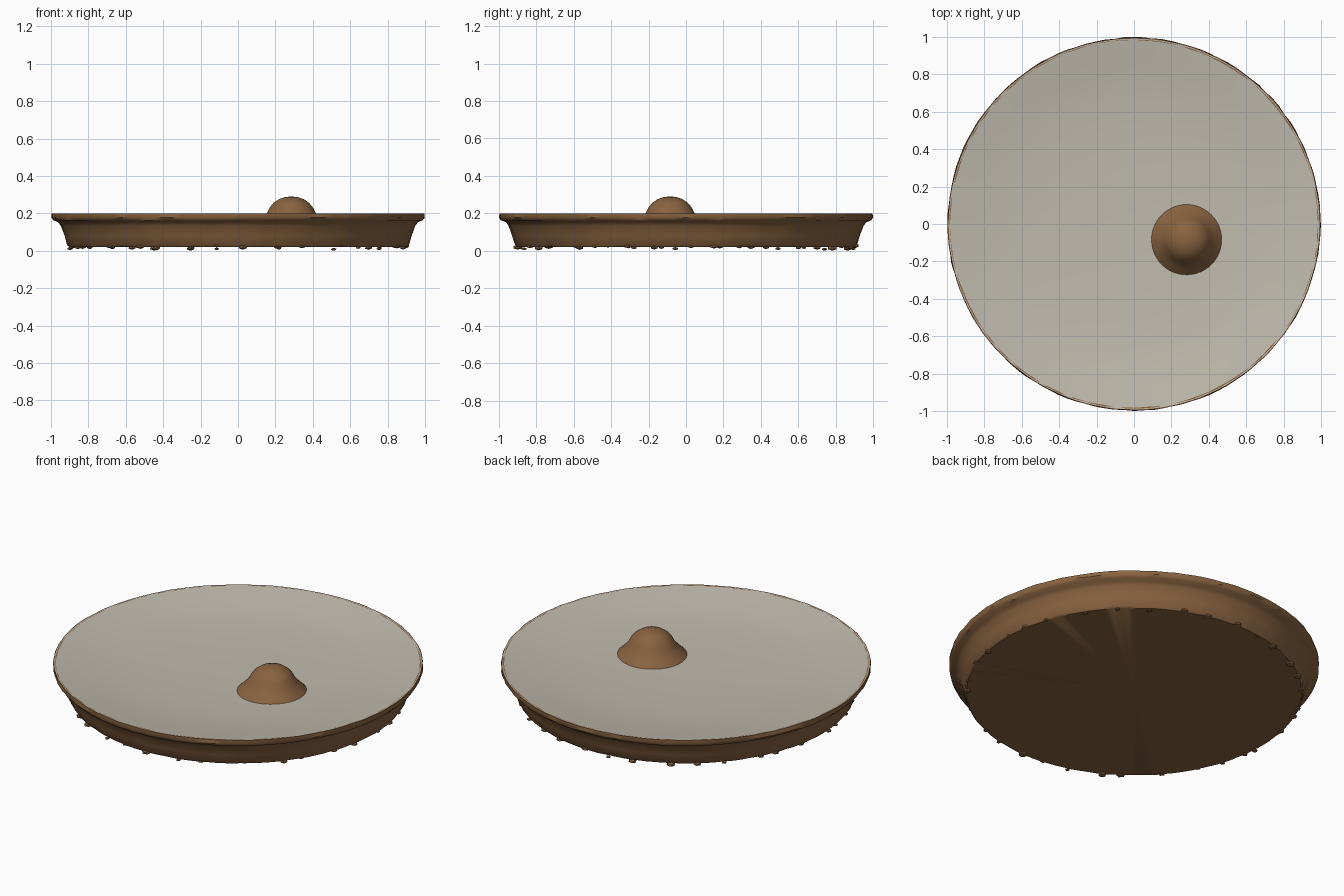
import bpy, bmesh, math, random

random.seed(4)
SEG = 120

cube = bpy.data.objects.get("Cube")
if cube:
    bpy.data.objects.remove(cube)


def material(name, rgb):
    m = bpy.data.materials.new(name)
    m.use_nodes = True
    m.diffuse_color = (*rgb, 1)
    m.node_tree.nodes["Principled BSDF"].inputs["Base Color"].default_value = (*rgb, 1)
    return m


brown = material("earth brown", (0.25, 0.125, 0.052))
cream = material("pale grey cream", (0.53, 0.495, 0.42))


def lathe(name, profile, mat, centre=(0, 0), seg=SEG, wobble=0.0):
    """Spin (radius, z) points; a radius of 0 becomes a single pole."""
    bm = bmesh.new()
    rings = []
    for r, z in profile:
        if r == 0:
            rings.append([bm.verts.new((*centre, z))] * seg)
            continue
        ring = []
        for i in range(seg):
            a = math.tau * i / seg
            rr = r - random.uniform(0, wobble)
            ring.append(bm.verts.new((centre[0] + rr * math.cos(a),
                                      centre[1] + rr * math.sin(a), z)))
        rings.append(ring)
    for a, b in zip(rings, rings[1:]):
        for i in range(seg):
            j = (i + 1) % seg
            bm.faces.new(list(dict.fromkeys((a[i], a[j], b[j], b[i]))))
    mesh = bpy.data.meshes.new(name)
    bm.to_mesh(mesh)
    bm.free()
    obj = bpy.data.objects.new(name, mesh)
    bpy.context.collection.objects.link(obj)
    mesh.materials.append(mat)
    smooth(obj)
    return obj


def smooth(obj):
    bpy.ops.object.select_all(action="DESELECT")
    obj.select_set(True)
    bpy.context.view_layer.objects.active = obj
    bpy.ops.object.shade_smooth_by_angle(angle=math.radians(40))


# Sloping outer wall, rolled lip and flat underside
lathe("dish_wall", [(0, 0.02), (0.905, 0.02), (0.915, 0.03), (0.93, 0.08),
                    (0.95, 0.135), (0.965, 0.153), (0.99, 0.163), (1.0, 0.178),
                    (0.998, 0.2), (0.985, 0.199)], brown, wobble=0.005)

# Shallow concave top
lathe("dish_top", [(0.991, 0.2), (0.95, 0.194), (0.88, 0.184), (0.78, 0.169),
                   (0.66, 0.156), (0.5, 0.147), (0.3, 0.141), (0, 0.138)], cream)

# Off-centre rounded mound with a flared foot
lathe("mound", [(0.195, 0.136), (0.18, 0.15), (0.155, 0.175), (0.13, 0.203),
                (0.115, 0.232), (0.095, 0.256), (0.068, 0.275), (0.035, 0.287),
                (0, 0.29)], brown, centre=(0.285, -0.085), seg=48)

# Crumbs stuck along the bottom edge
bm = bmesh.new()
for i in range(34):
    a = math.tau * (i + random.uniform(-0.4, 0.4)) / 34
    size = random.uniform(0.008, 0.017)
    made = bmesh.ops.create_icosphere(bm, subdivisions=1, radius=size)["verts"]
    bmesh.ops.scale(bm, vec=(1.6, 1.6, 0.8), verts=made)
    bmesh.ops.translate(bm, verts=made, vec=(0.9 * math.cos(a), 0.9 * math.sin(a),
                                             0.8 * size + random.uniform(0, 0.02)))
lowest = min(v.co.z for v in bm.verts)
bmesh.ops.translate(bm, verts=bm.verts, vec=(0, 0, -lowest))
mesh = bpy.data.meshes.new("edge_crumbs")
bm.to_mesh(mesh)
bm.free()
crumbs = bpy.data.objects.new("edge_crumbs", mesh)
bpy.context.collection.objects.link(crumbs)
mesh.materials.append(brown)
smooth(crumbs)
